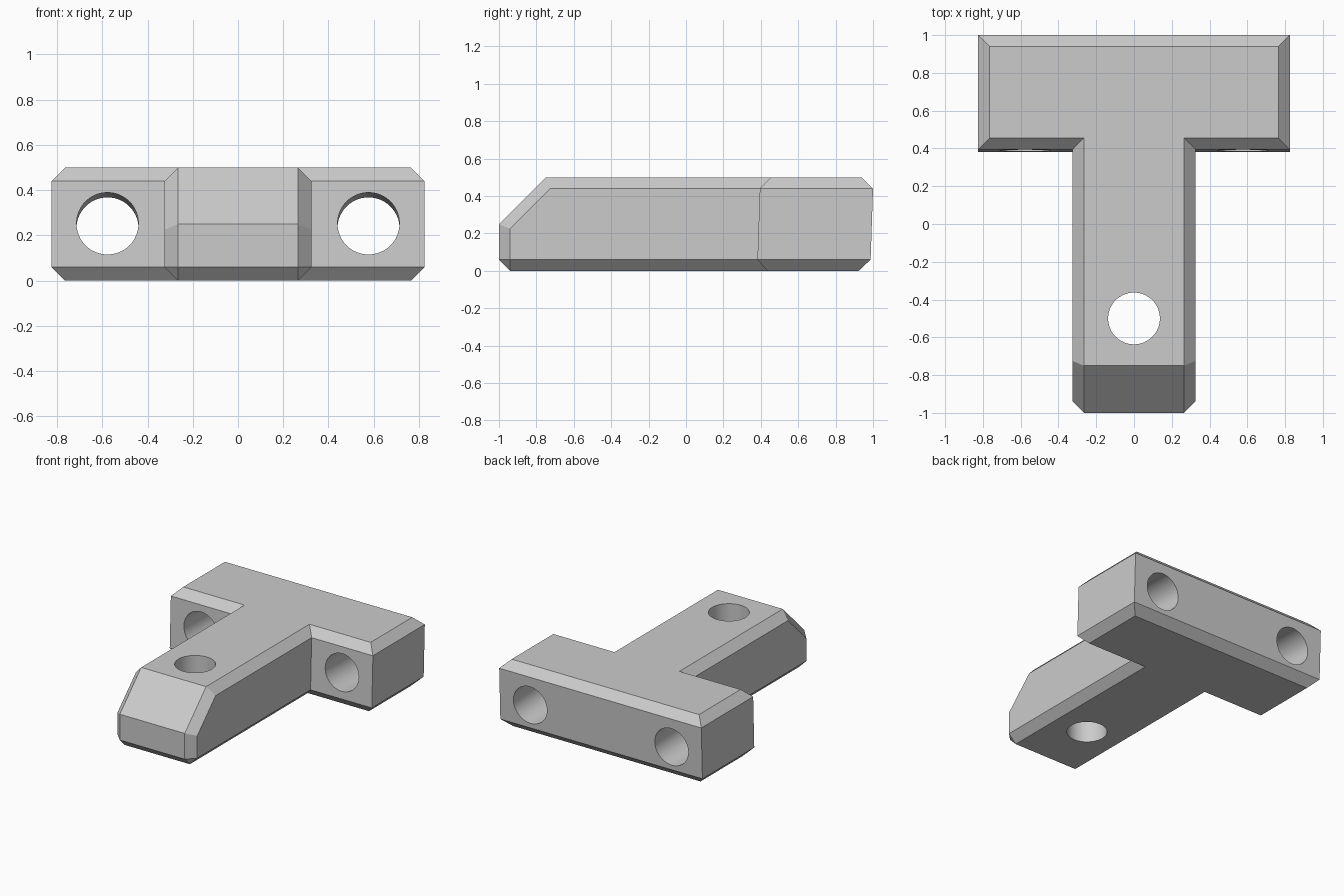
import bpy, bmesh, math
from mathutils import Vector, Matrix

if "Cube" in bpy.data.objects:
    bpy.data.objects.remove(bpy.data.objects["Cube"])

grey = bpy.data.materials.new("plain grey")
grey.diffuse_color = (0.6, 0.6, 0.6, 1)
grey.use_nodes = True
grey.node_tree.nodes["Principled BSDF"].inputs["Base Color"].default_value = grey.diffuse_color

# Right half of the T outline at five levels: nose, nose corner, inner corner, bar front, bar back
rings = [
    [(.265, -.94, 0), (.265, -.94, 0), (.265, .435, 0), (.765, .435, 0), (.765, .923, 0)],
    [(.265, -1, .06), (.325, -.94, .06), (.325, .382, .06), (.825, .382, .06), (.825, .987, .06)],
    [(.265, -1, .25), (.325, -.94, .225), (.325, .395, .44), (.825, .395, .44), (.825, 1, .44)],
    [(.265, -.75, .5), (.325, -.725, .44), (.325, .395, .44), (.825, .395, .44), (.825, 1, .44)],
    [(.265, -.75, .5), (.265, -.75, .5), (.265, .455, .5), (.765, .455, .5), (.765, .94, .5)],
]


def skin(bm, quad):
    """Add a face, dropping repeated corners."""
    face = [v for i, v in enumerate(quad) if v not in quad[:i]]
    if len(face) > 2 and not bm.faces.get(face):
        bm.faces.new(face)


# Body: full rings joined level by level, closed at bottom and top
bm = bmesh.new()
cache = {}


def vert(p):
    if p not in cache:
        cache[p] = bm.verts.new(p)
    return cache[p]


loops = [[vert(p) for p in r] + [vert((-x, y, z)) for x, y, z in reversed(r)] for r in rings]
for low, high in zip(loops, loops[1:]):
    for i in range(10):
        j = (i + 1) % 10
        skin(bm, [low[i], low[j], high[j], high[i]])
skin(bm, loops[0][::-1])
skin(bm, loops[-1])
bmesh.ops.dissolve_limit(bm, angle_limit=math.radians(0.8), verts=bm.verts, edges=bm.edges)
bmesh.ops.recalc_face_normals(bm, faces=bm.faces)
mesh = bpy.data.meshes.new("t_block")
bm.to_mesh(mesh)
bm.free()
body = bpy.data.objects.new("t_block", mesh)
bpy.context.collection.objects.link(body)
mesh.materials.append(grey)


def drill(name, centre, axis, radius):
    """Cut a round through hole."""
    bpy.ops.mesh.primitive_cylinder_add(vertices=64, radius=radius, depth=1.2)
    cutter = bpy.context.object
    cutter.name = name
    cutter.matrix_world = Matrix.Translation(centre) @ Vector(axis).to_track_quat('Z', 'Y').to_matrix().to_4x4()
    cutter.data.materials.append(grey)
    cutter.hide_render = True
    bpy.context.view_layer.update()
    bpy.ops.object.select_all(action='DESELECT')
    body.select_set(True)
    bpy.context.view_layer.objects.active = body
    mod = body.modifiers.new(name, 'BOOLEAN')
    mod.operation, mod.solver, mod.object = 'DIFFERENCE', 'EXACT', cutter
    bpy.ops.object.modifier_apply(modifier=name)
    bpy.data.objects.remove(cutter)


# Two slightly tilted holes through the bar, one upright hole through the stem
for side in (-1, 1):
    drill("bar_hole", (side * .577, .69, .242), (0, 1, -.035), .137)
drill("stem_hole", (0, -.5, .25), (0, 0, 1), .137)
bpy.ops.object.shade_smooth_by_angle(angle=math.radians(30))
